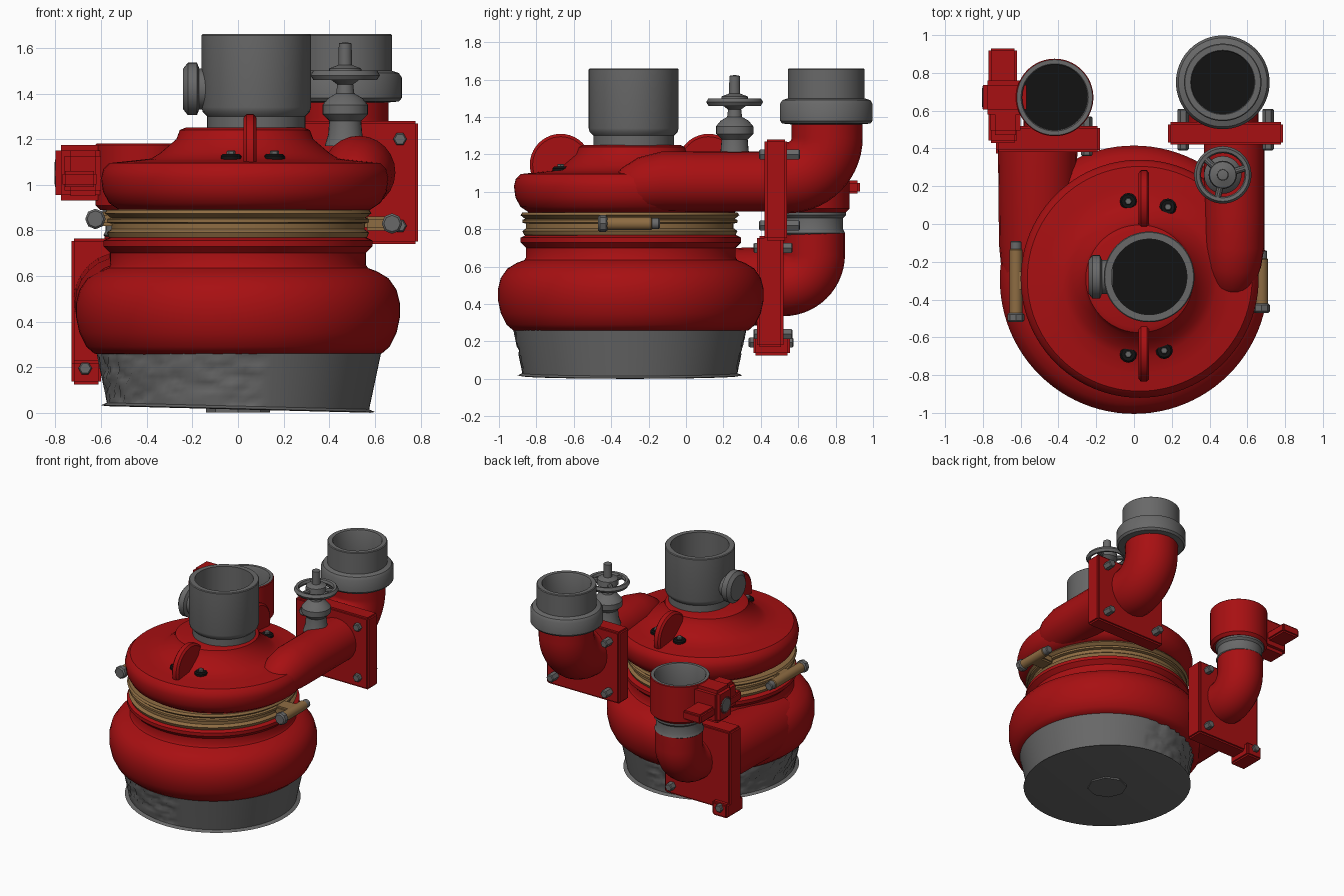
import bpy, bmesh, math, random
from mathutils import Vector, Matrix

random.seed(4)
if "Cube" in bpy.data.objects:
    bpy.data.objects.remove(bpy.data.objects["Cube"])


def material(name, rgb):
    m = bpy.data.materials.new(name)
    m.use_nodes = True
    m.diffuse_color = (*rgb, 1)
    bsdf = m.node_tree.nodes["Principled BSDF"]
    bsdf.inputs["Base Color"].default_value = (*rgb, 1)
    bsdf.inputs["Roughness"].default_value = 0.6
    return m


RED = material("red paint", (0.39, 0.005, 0.006))
GREY = material("grey metal", (0.14, 0.14, 0.14))
GOLD = material("brass band", (0.27, 0.15, 0.055))
BLACK = material("dark bore", (0.006, 0.006, 0.006))


def finish(name, bm, mats, smooth=True):
    bmesh.ops.recalc_face_normals(bm, faces=bm.faces)
    mesh = bpy.data.meshes.new(name)
    bm.to_mesh(mesh)
    bm.free()
    for m in mats:
        mesh.materials.append(m)
    ob = bpy.data.objects.new(name, mesh)
    bpy.context.collection.objects.link(ob)
    if smooth:
        bpy.ops.object.select_all(action='DESELECT')
        ob.select_set(True)
        bpy.context.view_layer.objects.active = ob
        bpy.ops.object.shade_smooth_by_angle(angle=math.radians(35))
    return ob


def lathe(name, profile, loc, mats, axis=(0, 0, 1), seg=64, accent=()):
    """Revolve (radius, height) pairs; profile steps in accent use the second material."""
    bm = bmesh.new()
    rings = []
    for r, h in profile:
        if r == 0:
            rings.append([bm.verts.new((0, 0, h))] * seg)
        else:
            turns = [math.tau * i / seg for i in range(seg)]
            rings.append([bm.verts.new((r * math.cos(a), r * math.sin(a), h)) for a in turns])
    for k, (low, high) in enumerate(zip(rings, rings[1:])):
        for i in range(seg):
            j = (i + 1) % seg
            corners = list(dict.fromkeys((low[i], low[j], high[j], high[i])))
            bm.faces.new(corners).material_index = int(k in accent)
    turn = Vector(axis).to_track_quat('Z', 'Y').to_matrix().to_4x4()
    bm.transform(Matrix.Translation(loc) @ turn)
    return finish(name, bm, mats)


def rod(name, start, end, r, mat, seg=20):
    d = Vector(end) - Vector(start)
    n = d.length
    c = r * 0.2
    return lathe(name, [(0, 0), (r - c, 0), (r, c), (r, n - c), (r - c, n), (0, n)],
                 start, [mat], d, seg)


def box(name, low, high, mat, bevel=0.012):
    low, high = Vector(low), Vector(high)
    bm = bmesh.new()
    bmesh.ops.create_cube(bm, size=1)
    bm.transform(Matrix.Translation((low + high) / 2) @ Matrix.Diagonal((*(high - low), 1)))
    bmesh.ops.bevel(bm, geom=bm.edges[:], offset=bevel, segments=2, affect='EDGES')
    return finish(name, bm, [mat])


def pipe(name, points, mat):
    """Sweep a round section along (x, y, z, radius) points."""
    cu = bpy.data.curves.new(name, 'CURVE')
    cu.dimensions = '3D'
    cu.bevel_depth = 1
    cu.bevel_resolution = 10
    cu.use_fill_caps = True
    sp = cu.splines.new('POLY')
    sp.points.add(len(points) - 1)
    for p, (x, y, z, r) in zip(sp.points, points):
        p.co = (x, y, z, 1)
        p.radius = r
    tmp = bpy.data.objects.new(name + " path", cu)
    bpy.context.collection.objects.link(tmp)
    deps = bpy.context.evaluated_depsgraph_get()
    mesh = bpy.data.meshes.new_from_object(tmp.evaluated_get(deps))
    bm = bmesh.new()
    bm.from_mesh(mesh)
    bpy.data.objects.remove(tmp)
    bpy.data.meshes.remove(mesh)
    for f in bm.faces:
        f.material_index = 0
    return finish(name, bm, [mat])


def elbow(name, x, y, z, bend, r, top):
    arc = [(x, y + bend * math.sin(t), z + bend * (1 - math.cos(t)), r)
           for t in (math.pi / 2 * i / 14 for i in range(15))]
    return pipe(name, [(x, y - 0.05, z, r)] + arc + [(x, y + bend, top, r)], RED)


# Strainer base, battered on its right half and slightly tilted
heights = [i / 14 for i in range(15)]
wall = [(0.575 + 0.06 * t, 0.015 + 0.285 * t) for t in heights]
base = lathe("strainer_base", [(0, 0), (0.58, 0), (0.6, 0.004)] + wall + [(0.5, 0.31)],
             (0, -0.3, 0), [GREY], seg=128)
for v in base.data.vertices:
    if v.co.x < 0.1 and 0.03 < v.co.z < 0.27:
        dent = 1 - random.choice((0, 0, 0, 0.014, 0.024))
        v.co.x *= dent
        v.co.y = (v.co.y + 0.3) * dent - 0.3
    v.co.z += 0.015 - 0.025 * v.co.x
lathe("base_plug", [(0, 0.05), (0.14, 0.05), (0.14, 0), (0, 0)], (0, -0.3, 0.002), [GREY], seg=8)

# Lower pump casing, clamp band and upper casing
lathe("lower_casing", [(0.5, 0.24), (0.63, 0.26), (0.665, 0.29), (0.695, 0.35), (0.71, 0.42),
                       (0.71, 0.48), (0.695, 0.54), (0.66, 0.59), (0.61, 0.62), (0.57, 0.635),
                       (0.56, 0.65), (0.56, 0.7), (0.59, 0.73), (0.59, 0.755), (0.56, 0.77),
                       (0.4, 0.77)], (0, -0.295, 0), [RED], seg=96)
lathe("clamp_band", [(0.5, 0.765), (0.565, 0.768), (0.575, 0.79), (0.555, 0.805), (0.555, 0.83),
                     (0.575, 0.835), (0.575, 0.85), (0.56, 0.855), (0.585, 0.875), (0.575, 0.89),
                     (0.5, 0.892)], (0, -0.3, 0), [GOLD], seg=96)
lathe("upper_casing", [(0.45, 0.88), (0.55, 0.89), (0.595, 0.92), (0.622, 0.97), (0.63, 1.03),
                       (0.62, 1.07), (0.595, 1.095), (0.5, 1.105), (0.41, 1.115), (0.37, 1.14),
                       (0.3, 1.2), (0.285, 1.24), (0.26, 1.25), (0, 1.25)],
      (0.03, -0.29, 0), [RED], seg=96)

# Band clamp bolts on both sides
for x, y0, y1, z in ((-0.625, -0.52, -0.09, 0.85), (0.675, -0.47, -0.14, 0.83)):
    side = "left" if x > 0 else "right"
    rod(side + "_clamp_barrel", (x, y0 + 0.04, z), (x, y1 - 0.04, z), 0.035, GOLD)
    rod(side + "_clamp_bolt", (x, y0, z), (x, y1, z), 0.03, GREY)
    rod(side + "_clamp_head", (x, y0, z), (x, y0 + 0.05, z), 0.045, GREY, 8)
    box(side + "_clamp_lug", (min(x, x * 0.82), -0.36, z - 0.03),
        (max(x, x * 0.82), -0.24, z + 0.03), GOLD)

# Inlet neck with side cap
lathe("inlet_neck", [(0.215, 1.22), (0.215, 1.3), (0.235, 1.32), (0.24, 1.34), (0.24, 1.655),
                     (0.235, 1.66), (0.2, 1.66), (0.2, 1.42), (0, 1.42)],
      (0.08, -0.28, 0), [GREY, BLACK], accent=(7,))
lathe("neck_side_cap", [(0.09, 0), (0.09, 0.06), (0.115, 0.07), (0.115, 0.11), (0.09, 0.13),
                        (0, 0.13)], (-0.11, -0.28, 1.42), [GREY], (-1, 0, 0), 32)

# Lifting fins and casing bolts, front and back
for end, y, bolts in (("front", -0.67, ((-0.03, -0.69), (0.16, -0.67))),
                      ("back", 0.12, ((-0.03, 0.12), (0.18, 0.09)))):
    lathe(end + "_lifting_fin", [(0, 0), (0.15, 0), (0.165, 0.012), (0.165, 0.043),
                                 (0.15, 0.055), (0, 0.055)],
          (0.025, y, 1.145), [RED], (1, 0, 0), 40)
    for x, by in bolts:
        rod(end + "_casing_bolt", (x, by, 1.08), (x, by, 1.135), 0.045, BLACK, 12)
        rod(end + "_bolt_tip", (x, by, 1.08), (x, by, 1.15), 0.02, GREY, 6)

# Upper outlet: tangent pipe, flange, elbow and open coupling
pipe("upper_outlet_pipe", [(0.52, -0.37, 0.98, 0.05), (0.52, -0.35, 0.99, 0.09),
                           (0.52, -0.3, 1.01, 0.125), (0.525, -0.22, 1.04, 0.148),
                           (0.53, -0.12, 1.055, 0.16), (0.53, 0.05, 1.055, 0.16),
                           (0.53, 0.44, 1.055, 0.16)], RED)
box("upper_flange", (0.18, 0.42, 0.74), (0.79, 0.54, 1.28), RED)
elbow("upper_elbow", 0.47, 0.54, 1.075, 0.215, 0.19, 1.38)
lathe("upper_coupling", [(0.18, 1.36), (0.235, 1.365), (0.248, 1.38), (0.248, 1.47), (0.235, 1.49),
                         (0.205, 1.5), (0.205, 1.655), (0.2, 1.66), (0.17, 1.66), (0.165, 1.65),
                         (0.165, 1.48), (0, 1.48)], (0.47, 0.75, 0), [GREY, BLACK], accent=(10,))

# Lower outlet: tangent pipe, flange, elbow, ring and open cup
pipe("lower_outlet_pipe", [(-0.49, -0.35, 0.46, 0.2), (-0.51, -0.1, 0.48, 0.205),
                           (-0.51, 0.4, 0.495, 0.21)], RED)
box("lower_flange", (-0.73, 0.38, 0.17), (-0.18, 0.52, 0.765), RED)
box("lower_flange_lug", (-0.73, 0.36, 0.125), (-0.6, 0.555, 0.23), RED)
elbow("lower_elbow", -0.42, 0.52, 0.5, 0.165, 0.165, 0.78)
lathe("lower_ring", [(0.1, 0.765), (0.16, 0.77), (0.17, 0.78), (0.16, 0.8), (0.16, 0.86),
                     (0.175, 0.875), (0.175, 0.89), (0.1, 0.9)], (-0.42, 0.68, 0), [GREY])
lathe("lower_cup", [(0.1, 0.885), (0.185, 0.89), (0.205, 0.91), (0.205, 1.175), (0.2, 1.18),
                    (0.178, 1.18), (0.172, 1.17), (0.172, 1.0), (0, 1.0)],
      (-0.42, 0.67, 0), [RED, GREY, BLACK], accent=(4, 5, 6))
for f in bpy.data.objects["lower_cup"].data.polygons:
    if len(f.vertices) == 3:
        f.material_index = 2

# Side latch on the lower cup
box("latch_block", (-0.8, 0.58, 0.93), (-0.57, 0.76, 1.175), RED, 0.025)
box("latch_bar", (-0.77, 0.43, 0.99), (-0.62, 0.93, 1.06), RED)
box("latch_wing", (-0.76, 0.47, 0.95), (-0.6, 0.64, 1.15), RED, 0.025)
rod("latch_pin", (-0.79, 0.67, 1.05), (-0.805, 0.67, 1.05), 0.06, GREY, 24)

# Flange bolts
for x, y0, y1, z in ((0.71, 0.39, 0.61, 0.82), (0.26, 0.39, 0.61, 0.82), (0.71, 0.39, 0.61, 1.2),
                     (0.26, 0.39, 0.61, 1.2), (-0.67, 0.335, 0.575, 0.195),
                     (-0.25, 0.36, 0.57, 0.24), (-0.25, 0.36, 0.57, 0.7)):
    rod("flange_bolt", (x, y0, z), (x, y1, z), 0.03, GREY, 6)

# Priming valve with handwheel
lathe("valve_body", [(0.09, 1.17), (0.075, 1.22), (0.07, 1.28), (0.1, 1.31), (0.1, 1.35),
                     (0.075, 1.38), (0.04, 1.4), (0.035, 1.44), (0.075, 1.47), (0.07, 1.51),
                     (0.03, 1.525), (0.028, 1.62), (0, 1.625)], (0.47, 0.26, 0), [GREY], seg=24)
lathe("handwheel_rim", [(0.115, 1.48), (0.122, 1.465), (0.14, 1.46), (0.152, 1.48), (0.14, 1.5),
                        (0.122, 1.497), (0.115, 1.48)], (0.47, 0.26, 0), [GREY], seg=40)
for i in range(3):
    a = math.tau * i / 3 + 0.3
    rod("handwheel_spoke", (0.47, 0.26, 1.485),
        (0.47 + 0.13 * math.cos(a), 0.26 + 0.13 * math.sin(a), 1.48), 0.018, GREY, 10)
